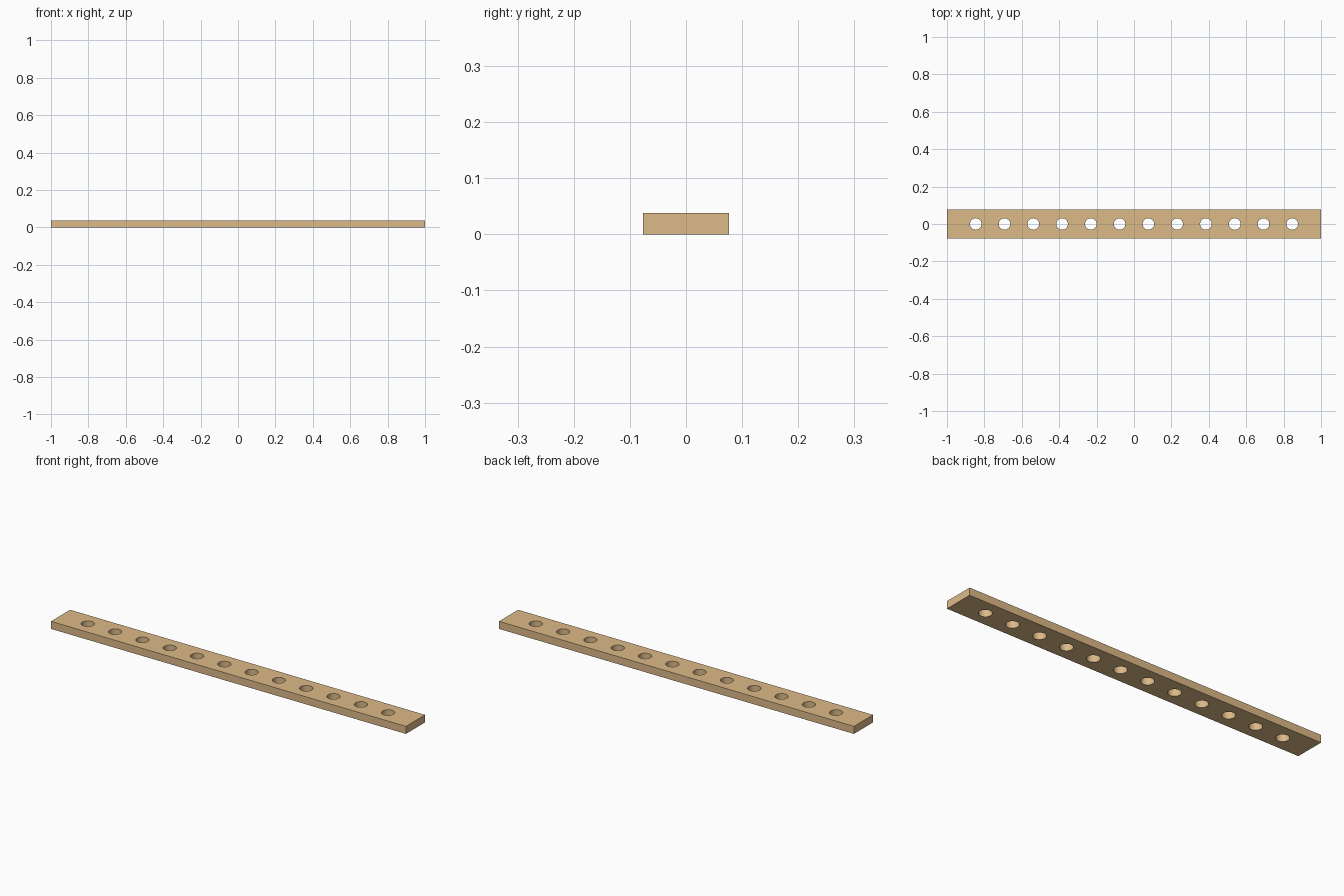
import bpy, bmesh
from mathutils import Matrix

if "Cube" in bpy.data.objects:
    bpy.data.objects.remove(bpy.data.objects["Cube"])

PITCH = 2 / 13            # hole spacing, also the bar width
HEIGHT = PITCH / 4
HOLES = 12
RADIUS = PITCH * 0.2


def make_object(name, bm):
    mesh = bpy.data.meshes.new(name)
    bm.to_mesh(mesh)
    bm.free()
    obj = bpy.data.objects.new(name, mesh)
    bpy.context.collection.objects.link(obj)
    return obj


# Flat bar
bm = bmesh.new()
bmesh.ops.create_cube(bm, size=1, matrix=Matrix.Translation((0, 0, HEIGHT / 2))
                      @ Matrix.Diagonal((2, PITCH, HEIGHT, 1)))
bar = make_object("perforated_bar", bm)

# Row of round cutters
bm = bmesh.new()
for i in range(HOLES):
    x = (i - (HOLES - 1) / 2) * PITCH
    bmesh.ops.create_cone(bm, cap_ends=True, segments=48, radius1=RADIUS,
                          radius2=RADIUS, depth=HEIGHT * 3,
                          matrix=Matrix.Translation((x, 0, HEIGHT / 2)))
cutter = make_object("hole_cutter", bm)
cutter.hide_render = True

# Drill the through holes
mod = bar.modifiers.new("holes", 'BOOLEAN')
mod.operation = 'DIFFERENCE'
mod.solver = 'EXACT'
mod.object = cutter
bpy.context.view_layer.objects.active = bar
bar.select_set(True)
bpy.ops.object.modifier_apply(modifier=mod.name)
bpy.data.objects.remove(cutter)
bpy.ops.object.shade_smooth_by_angle()

# Tan colour
mat = bpy.data.materials.new("tan")
mat.diffuse_color = (0.72, 0.49, 0.25, 1)
mat.use_nodes = True
mat.node_tree.nodes["Principled BSDF"].inputs["Base Color"].default_value = mat.diffuse_color
bar.data.materials.clear()
bar.data.materials.append(mat)
